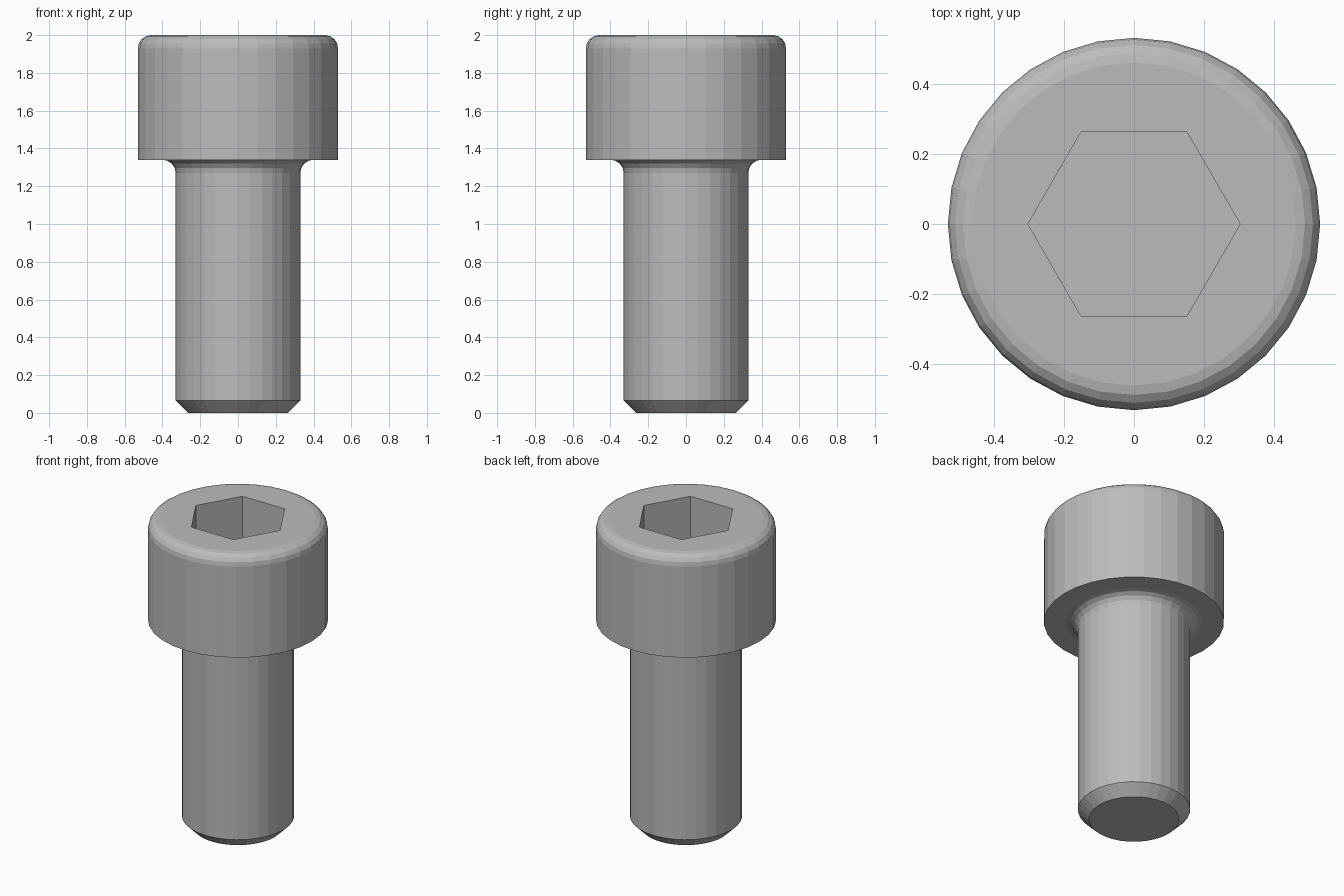
import bpy, bmesh
from math import sin, cos, pi

cube = bpy.data.objects.get("Cube")
if cube:
    bpy.data.objects.remove(cube, do_unlink=True)

SIDES = 32
HEAD_R, SHANK_R, HEAD_Z, TOP_Z = 0.53, 0.33, 1.34, 2.0
ROUND, FILLET, CHAMFER = 0.07, 0.07, 0.065
HEX_R, SOCKET_Z = 0.302, 1.67

steel = bpy.data.materials.new("steel grey")
steel.use_nodes = True
grey = (0.5, 0.5, 0.5, 1)
steel.diffuse_color = grey
steel.node_tree.nodes["Principled BSDF"].inputs["Base Color"].default_value = grey


def ring(bm, radius, z, sides):
    return [bm.verts.new((radius * cos(2 * pi * i / sides),
                          radius * sin(2 * pi * i / sides), z)) for i in range(sides)]


def bridge(bm, low, high):
    n = len(low)
    for i in range(n):
        j = (i + 1) % n
        bm.faces.new((low[i], low[j], high[j], high[i]))


def loop_edges(bm, verts):
    return [bm.edges.get((v, verts[i - 1])) for i, v in enumerate(verts)]


# Outer profile from tip to crown: chamfer, shank, fillet, head, rounded rim
quarter = [pi / 2 * i / 4 for i in range(5)]
profile = [(SHANK_R - CHAMFER, 0), (SHANK_R, CHAMFER)]
profile += [(SHANK_R + FILLET * (1 - cos(a)), HEAD_Z - FILLET * (1 - sin(a))) for a in quarter]
profile += [(HEAD_R, HEAD_Z)]
profile += [(HEAD_R - ROUND * (1 - cos(a)), TOP_Z - ROUND * (1 - sin(a))) for a in quarter]

bm = bmesh.new()
rings = [ring(bm, r, z, SIDES) for r, z in profile]
for low, high in zip(rings, rings[1:]):
    bridge(bm, low, high)
bm.faces.new(rings[0][::-1])

# Hexagonal socket with a flat floor
floor = ring(bm, HEX_R, SOCKET_Z, 6)
mouth = ring(bm, HEX_R, TOP_Z, 6)
bridge(bm, mouth, floor)
bm.faces.new(floor)

# Flat crown between the rim and the socket mouth
bmesh.ops.triangle_fill(bm, use_beauty=True, normal=(0, 0, 1),
                        edges=loop_edges(bm, rings[-1]) + loop_edges(bm, mouth))
bmesh.ops.recalc_face_normals(bm, faces=bm.faces)

mesh = bpy.data.meshes.new("socket_head_bolt")
bm.to_mesh(mesh)
bm.free()
mesh.materials.append(steel)
bolt = bpy.data.objects.new("socket_head_bolt", mesh)
bpy.context.collection.objects.link(bolt)
